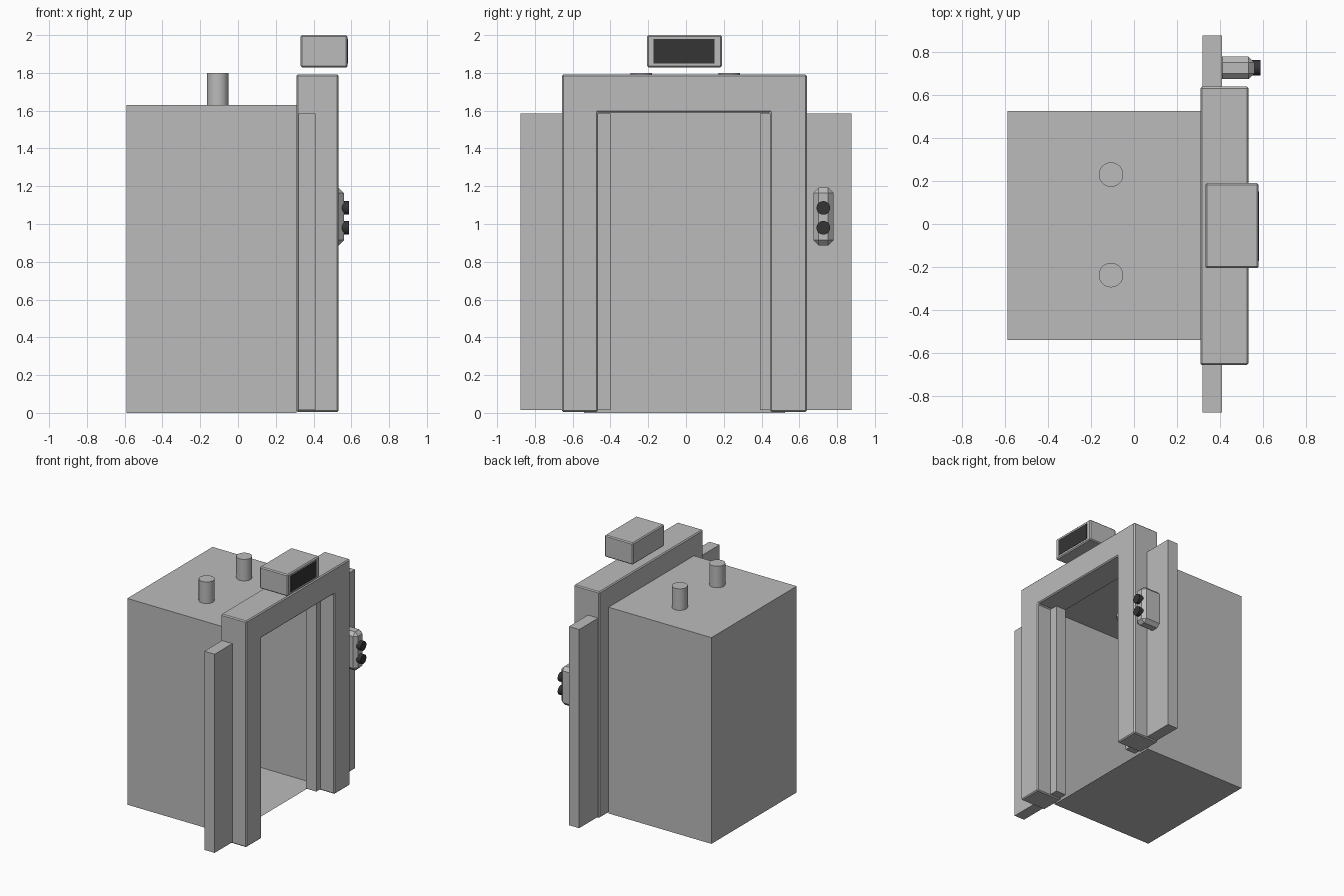
import bpy, bmesh
from mathutils import Matrix, Vector

cube = bpy.data.objects.get("Cube")
if cube:
    bpy.data.objects.remove(cube, do_unlink=True)


def material(name, value):
    m = bpy.data.materials.new(name)
    m.use_nodes = True
    colour = (value, value, value, 1)
    m.diffuse_color = colour
    m.node_tree.nodes["Principled BSDF"].inputs["Base Color"].default_value = colour
    return m


grey = material("light grey", 0.5)
dark = material("dark grey", 0.035)


def add_object(name, bm, mat, bevel=0):
    bmesh.ops.recalc_face_normals(bm, faces=bm.faces)
    mesh = bpy.data.meshes.new(name)
    bm.to_mesh(mesh)
    bm.free()
    mesh.materials.append(mat)
    obj = bpy.data.objects.new(name, mesh)
    bpy.context.collection.objects.link(obj)
    if bevel:
        mod = obj.modifiers.new("bevel", "BEVEL")
        mod.width = bevel
        mod.segments = 1
    return obj


def box(name, x, y, z, mat=grey, bevel=0, open_front=False):
    bm = bmesh.new()
    size = Vector((x[1] - x[0], y[1] - y[0], z[1] - z[0]))
    centre = Vector((sum(x), sum(y), sum(z))) / 2
    bmesh.ops.create_cube(bm, size=1, matrix=Matrix.Translation(centre) @ Matrix.Diagonal(size).to_4x4())
    if open_front:
        bm.normal_update()
        front = [f for f in bm.faces if f.normal.x > 0.9]
        bmesh.ops.delete(bm, geom=front, context="FACES_ONLY")
    return add_object(name, bm, mat, bevel)


def cylinder(name, centre, radius, depth, mat, axis="Z"):
    bm = bmesh.new()
    turn = Matrix.Rotation(1.570796, 4, "Y") if axis == "X" else Matrix.Identity(4)
    bmesh.ops.create_cone(bm, cap_ends=True, segments=32, radius1=radius, radius2=radius,
                          depth=depth, matrix=Matrix.Translation(centre) @ turn)
    obj = add_object(name, bm, mat)
    # Smooth sides with sharp rims
    for p in obj.data.polygons:
        p.use_smooth = len(p.vertices) == 4
    for e in obj.data.edges:
        a, b = (obj.data.vertices[i].co for i in e.vertices)
        e.use_edge_sharp = (a - b).length < radius / 2


# Cabin shell, open towards the doorway
box("cabin", (-0.59, 0.31), (-0.54, 0.525), (0, 1.63), open_front=True)

# Posts through the cabin roof
for side, y in (("left", 0.23), ("right", -0.238)):
    cylinder(f"roof_post_{side}", (-0.107, y, 1.70), 0.057, 0.20, grey)

# Door frame: an upside-down U drawn in the y-z plane and extruded along x
profile = [(-0.657, 0.005), (-0.657, 1.792), (0.64, 1.792), (0.64, 0.005),
           (0.445, 0.005), (0.445, 1.59), (-0.467, 1.59), (-0.467, 0.005)]
bm = bmesh.new()
face = bm.faces.new([bm.verts.new((0.309, y, z)) for y, z in profile])
extruded = bmesh.ops.extrude_face_region(bm, geom=[face], use_keep_orig=True)["geom"]
bmesh.ops.translate(bm, vec=(0.224, 0, 0),
                    verts=[v for v in extruded if isinstance(v, bmesh.types.BMVert)])
add_object("door_frame", bm, grey, 0.008)

# Sliding doors, parked open on each side
box("door_right", (0.32, 0.41), (-0.877, -0.4), (0.015, 1.585))
box("door_left", (0.32, 0.41), (0.392, 0.877), (0.015, 1.585))

# Floor indicator above the frame
box("indicator_box", (0.332, 0.58), (-0.206, 0.19), (1.828, 2.0), bevel=0.008)
box("indicator_screen", (0.576, 0.582), (-0.172, 0.152), (1.85, 1.979), dark)

# Call panel with two buttons
box("call_panel", (0.385, 0.56), (0.674, 0.78), (0.887, 1.192), bevel=0.027)
for label, z in (("up", 1.085), ("down", 0.98)):
    cylinder(f"button_{label}", (0.568, 0.727, z), 0.036, 0.04, dark, "X")
